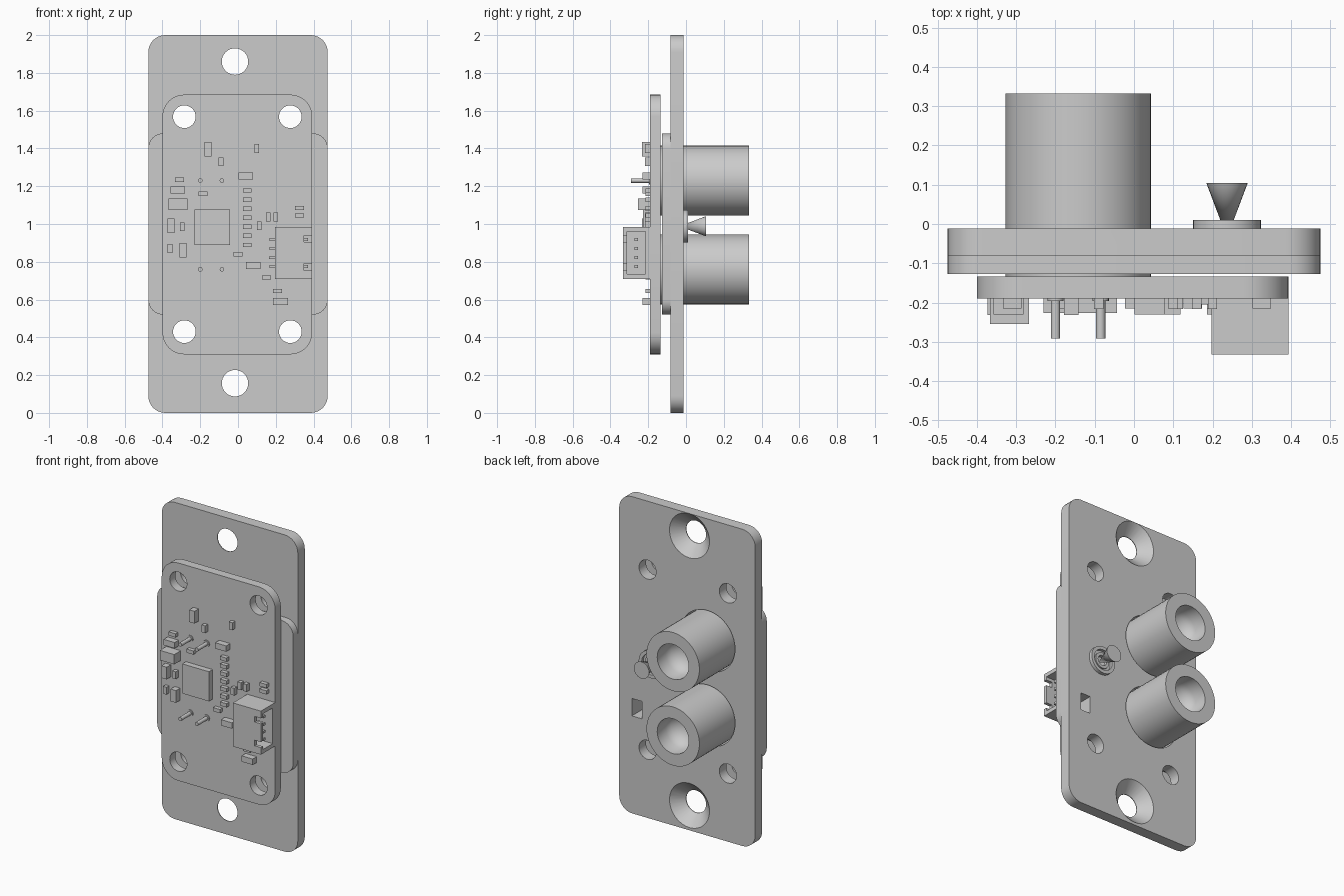
import bpy, bmesh
from math import sin, cos, pi, radians

if "Cube" in bpy.data.objects:
    bpy.data.objects.remove(bpy.data.objects["Cube"])


def finish(name, bm, smooth=True):
    bmesh.ops.remove_doubles(bm, verts=bm.verts, dist=1e-5)
    bmesh.ops.recalc_face_normals(bm, faces=bm.faces)
    me = bpy.data.meshes.new(name)
    bm.to_mesh(me)
    bm.free()
    ob = bpy.data.objects.new(name, me)
    bpy.context.collection.objects.link(ob)
    if smooth:
        smooth_edges(ob)
    return ob


def smooth_edges(ob):
    bpy.ops.object.select_all(action='DESELECT')
    bpy.context.view_layer.objects.active = ob
    ob.select_set(True)
    bpy.ops.object.shade_smooth_by_angle(angle=radians(30))


def box(name, x0, x1, y0, y1, z0, z1):
    bm = bmesh.new()
    bmesh.ops.create_cube(bm, size=1)
    for v in bm.verts:
        v.co = (x0 if v.co.x < 0 else x1, y0 if v.co.y < 0 else y1, z0 if v.co.z < 0 else z1)
    return finish(name, bm, False)


def rounded_plate(name, x0, x1, y0, y1, z0, z1, r, n=8):
    bm = bmesh.new()
    vs = []
    for k, (cx, cz) in enumerate([(x1 - r, z1 - r), (x0 + r, z1 - r), (x0 + r, z0 + r), (x1 - r, z0 + r)]):
        for i in range(n + 1):
            a = (k + i / n) * pi / 2
            vs.append(bm.verts.new((cx + r * cos(a), y0, cz + r * sin(a))))
    f = bm.faces.new(vs)
    ext = bmesh.ops.extrude_face_region(bm, geom=[f])
    for v in ext['geom']:
        if isinstance(v, bmesh.types.BMVert):
            v.co.y = y1
    return finish(name, bm, False)


def lathe(name, cx, cz, profile, n=32):
    """Revolve (radius, y) points about an axis along y; the profile starts and ends at radius 0."""
    bm = bmesh.new()
    rings = [[bm.verts.new((cx + r * cos(2 * pi * i / n), y, cz + r * sin(2 * pi * i / n)))
              for i in range(n)] for r, y in profile]
    for a, b in zip(rings, rings[1:]):
        for i in range(n):
            j = (i + 1) % n
            bm.faces.new((a[i], a[j], b[j], b[i]))
    return finish(name, bm)


def rod(name, cx, cz, r, y0, y1, n=32):
    return lathe(name, cx, cz, [(0, y0), (r, y0), (r, y1), (0, y1)], n)


def cut(ob, cutters):
    for c in cutters:
        m = ob.modifiers.new("cut", 'BOOLEAN')
        m.operation, m.solver, m.object = 'DIFFERENCE', 'EXACT', c
        bpy.context.view_layer.objects.active = ob
        bpy.ops.object.modifier_apply(modifier=m.name)
    smooth_edges(ob)


def drop(cutters):
    for c in cutters:
        bpy.data.objects.remove(c, do_unlink=True)


# stacked plates
face_plate = rounded_plate("face_plate", -.475, .475, -.082, -.012, 0, 2, .09)
spacer = rounded_plate("spacer", -.475, .475, -.128, -.082, .52, 1.48, .08)
board = rounded_plate("circuit_board", -.4, .393, -.19, -.134, .31, 1.685, .115)

# holes: small screws, countersunk mounts, barrel clearances, slot
EARS = (.157, 1.86)
BARRELS = (.76, 1.23)
screws = [rod("cut_screw", x, z, .06, -.3, .1) for x in (-.284, .277) for z in (.43, 1.568)]
mounts = [lathe("cut_mount", -.016, z, [(0, -.2), (.07, -.2), (.07, -.078), (.14, -.012), (.15, -.002), (0, -.002)])
          for z in EARS]
clear = [rod("cut_barrel", -.142, z, .192, -.2, .1, 48) for z in BARRELS]
slot = [box("cut_slot", .317, .387, -.2, .1, .615, .725)]
well = [rod("cut_well", .237, .988, .07, -.06, .1)]
cut(face_plate, screws + mounts + clear + slot + well)
cut(spacer, clear + slot)
cut(board, screws)
drop(screws + mounts + clear + slot + well)

# hollow transducer barrels and their solder pins
for z in BARRELS:
    lathe("transducer_barrel", -.142, z, [(0, -.134), (.185, -.134), (.185, .333), (.11, .333), (.11, .25),
                                          (.095, .215), (.06, .185), (0, .17)], 48)
    for x in (-.2, -.085):
        lathe("solder_pin", x, z, [(0, -.135), (.021, -.135), (.021, -.196), (.012, -.196),
                                   (.012, -.292), (0, -.292)], 16)

# sensor bezel with stepped recess, and flared cone
lathe("sensor_bezel", .237, .988, [(0, -.06), (.08, -.06), (.08, -.012), (.087, -.012), (.087, .01), (.066, .01),
                                   (.066, -.008), (.05, -.008), (.05, .002), (.032, .002), (.032, -.02), (0, -.03)])
lathe("sensor_cone", .237, .988, [(0, -.035), (.053, .105), (0, .105)], 24)


# surface-mount parts: x, z, width, height, depth
def part(name, x, z, w, h, d):
    box(name, x - w / 2, x + w / 2, -.19 - d, -.188, z - h / 2, z + h / 2)


part("main_chip", -.137, .983, .187, .187, .037)
part("inductor", -.317, 1.105, .1, .062, .065)
for x, z in [(-.31, 1.235), (-.185, 1.16), (0, .84), (.15, .717), (.21, .645), (.325, 1.085), (.325, 1.045)]:
    part("small_flat_part", x, z, .047, .023, .025)
for i in range(7):
    part("row_resistor", .048, 1.177 - .048 * i, .045, .023, .025)
for x, z in [(-.09, 1.33), (.1, 1.4), (-.295, .985), (-.36, .87), (.113, .99), (.16, 1.037), (.2, 1.037)]:
    part("small_upright_part", x, z, .024, .046, .027)
for x, z in [(.04, 1.255), (-.32, 1.18), (.08, .78), (.225, .59)]:
    part("capacitor_flat", x, z, .077, .037, .04)
for x, z in [(-.16, 1.395), (-.355, .99), (-.29, .86)]:
    part("capacitor_upright", x, z, .037, .077, .042)

# side-entry connector shell with open mouth and front notches
shell = box("connector_shell", .197, .393, -.333, -.188, .71, .985)
cuts = [box("cut_mouth", .235, .5, -.312, -.215, .735, .96),
        box("cut_notch", .35, .5, -.4, -.3, .755, .79),
        box("cut_notch", .35, .5, -.4, -.3, .905, .94)]
cut(shell, cuts)
drop(cuts)
for z in (.775, .822, .87, .918):
    box("connector_contact", .23, .37, -.272, -.255, z - .008, z + .008)
    box("connector_lead", .163, .2, -.205, -.188, z - .006, z + .006)
